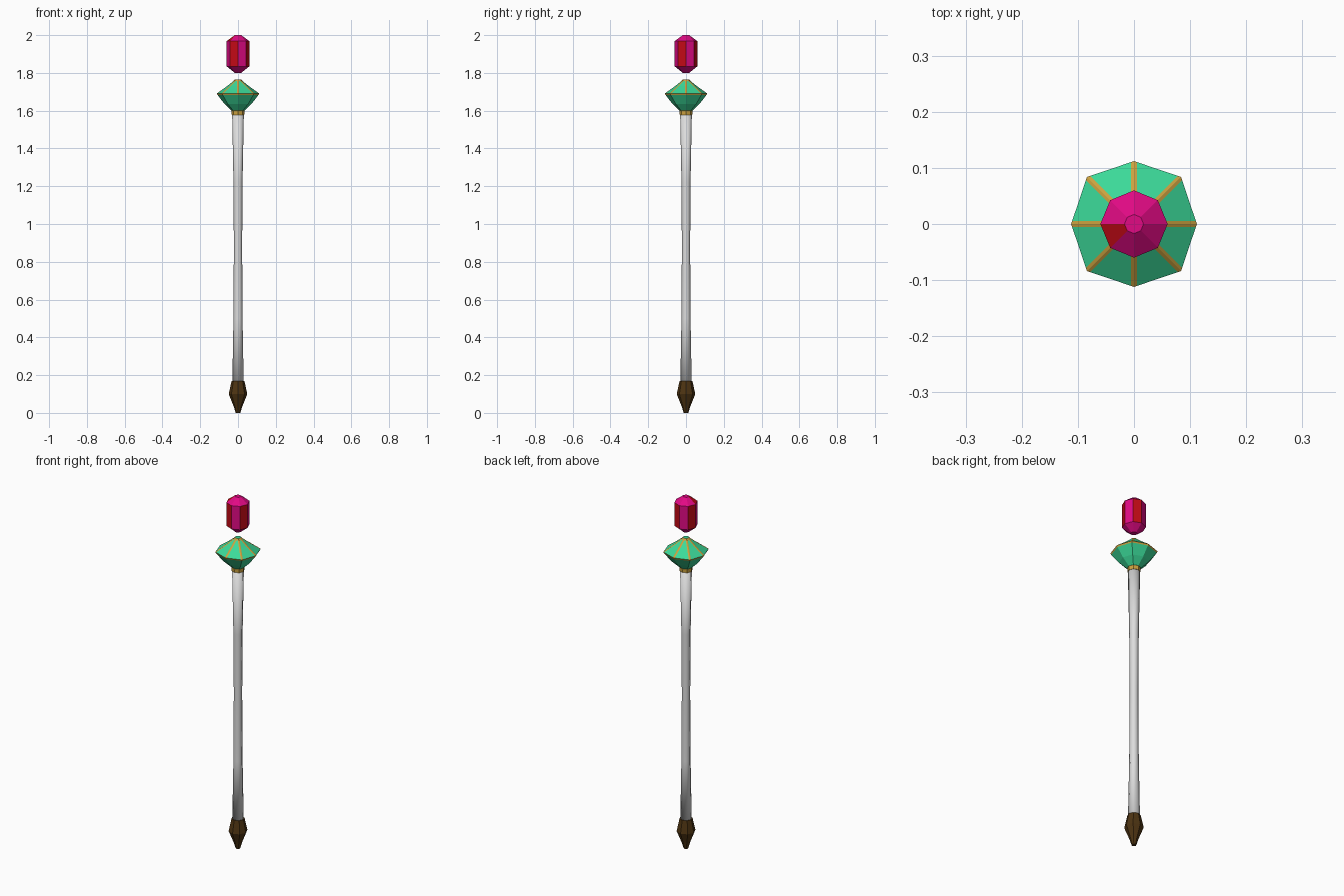
import bpy, bmesh, math

if "Cube" in bpy.data.objects:
    bpy.data.objects.remove(bpy.data.objects["Cube"])


def material(name, rgb):
    m = bpy.data.materials.new(name)
    m.diffuse_color = (*rgb, 1)
    m.use_nodes = True
    m.node_tree.nodes["Principled BSDF"].inputs["Base Color"].default_value = m.diffuse_color
    return m


green = material("emerald green", (0.045, 0.70, 0.32))
gold = material("gold", (0.60, 0.36, 0.05))
white = material("pale shaft", (0.72, 0.72, 0.72))
brown = material("dark brown", (0.075, 0.034, 0.006))
magenta = material("magenta", (0.75, 0.003, 0.23))
red = material("ruby red", (0.55, 0.003, 0.008))


def octagon(radius, z, rib=0.0, diagonal=1.0):
    """Ring with corners on the axes; rib adds points either side of each corner."""
    c = []
    for i in range(8):
        r = radius * (diagonal if i % 2 else 1)
        a = i * math.pi / 4
        c.append((r * math.cos(a), r * math.sin(a)))
    pts = []
    for i in range(8):
        x, y = c[i]
        if not rib:
            pts.append((x, y, z))
            continue
        for (u, v), first in ((c[i - 1], True), (c[(i + 1) % 8], False)):
            t = min(rib / math.hypot(u - x, v - y), 0.3)
            pts.append((x + (u - x) * t, y + (v - y) * t, z))
            if first:
                pts.append((x, y, z))
    return pts


def loft(name, rings, mats, rule=None, smooth=False):
    """Skin stacked rings and cap both ends; rule(ring, side) picks the material."""
    bm = bmesh.new()
    vs = [[bm.verts.new(p) for p in ring] for ring in rings]
    n = len(rings[0])
    for j in range(len(vs) - 1):
        for i in range(n):
            k = (i + 1) % n
            f = bm.faces.new((vs[j][i], vs[j][k], vs[j + 1][k], vs[j + 1][i]))
            f.material_index = rule(j, i) if rule else 0
    bm.faces.new(vs[0][::-1])
    bm.faces.new(vs[-1])
    bmesh.ops.recalc_face_normals(bm, faces=bm.faces)
    me = bpy.data.meshes.new(name)
    bm.to_mesh(me)
    bm.free()
    for m in mats:
        me.materials.append(m)
    for p in me.polygons:
        p.use_smooth = smooth
    ob = bpy.data.objects.new(name, me)
    bpy.context.collection.objects.link(ob)
    return ob


# Pointed foot
loft("foot", [octagon(r, z) for r, z in
              ((0.012, 0.0), (0.023, 0.035), (0.049, 0.10), (0.034, 0.17))], [brown])

# Shaft, narrowest in the middle
loft("shaft", [octagon(r, z) for r, z in
               ((0.030, 0.165), (0.024, 0.50), (0.022, 0.88), (0.024, 1.22), (0.031, 1.585))],
     [white], smooth=True)

# Gold collar under the head
loft("collar", [octagon(0.033, 1.578), octagon(0.034, 1.603)], [gold])

# Green head with gold ribs on the corners and a gold rim
head = ((0.034, 1.60), (0.072, 1.636), (0.108, 1.683), (0.112, 1.691),
        (0.058, 1.730), (0.024, 1.757), (0.016, 1.766))
loft("head", [octagon(r, z, 0.006, 1.06) for r, z in head], [green, gold],
     lambda j, i: 1 if j in (2, 5) or (j > 2 and i % 3 != 2) else 0)

# Floating gem with mixed red and magenta facets
gem = ((0.017, 1.80), (0.060, 1.835), (0.060, 1.968), (0.017, 2.0))
loft("gem", [octagon(r, z) for r, z in gem], [magenta, red],
     lambda j, i: 1 if (j == 1 and i % 2 == 1) or (j == 2 and i == 4) else 0)
